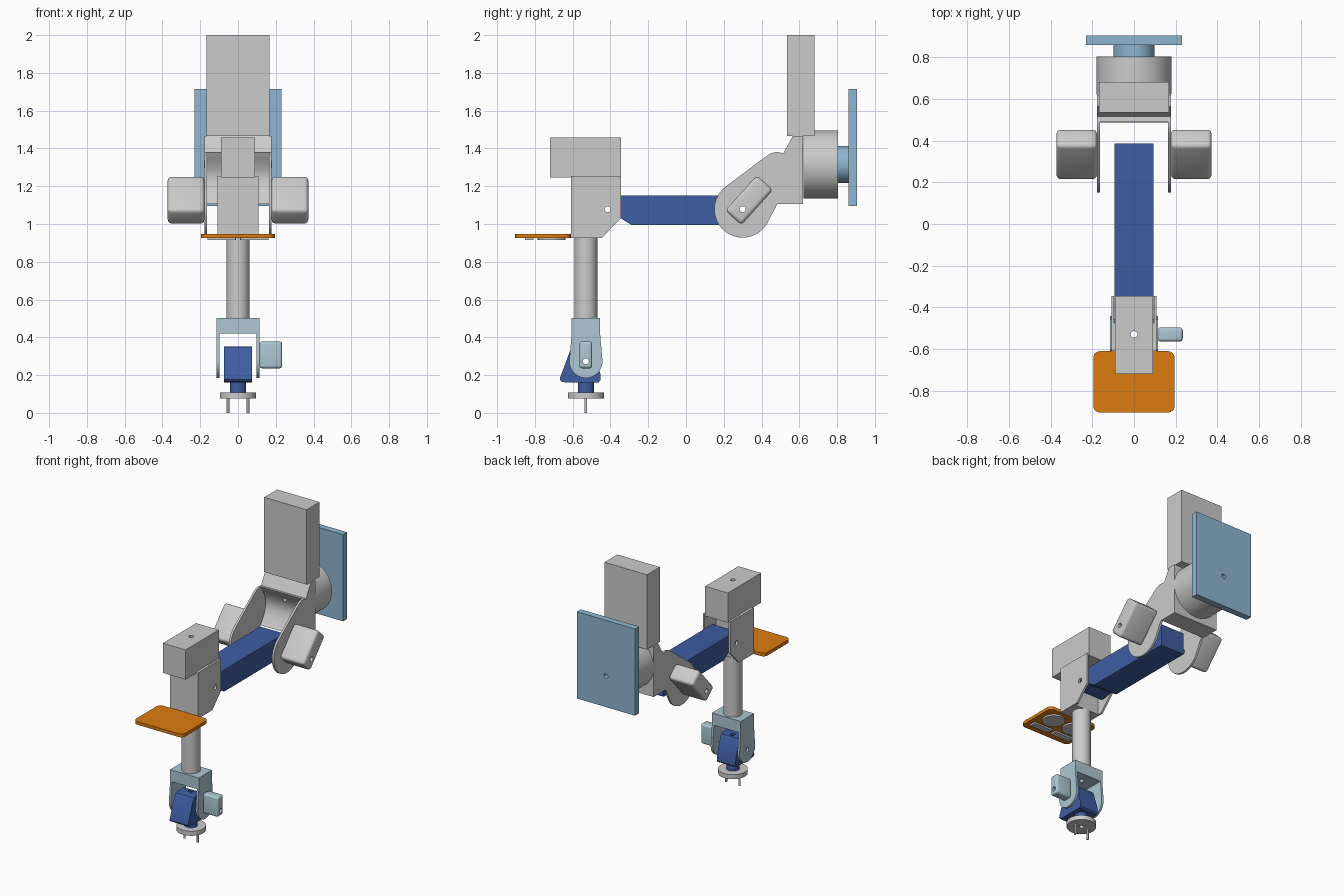
import bpy, bmesh
from math import sin, cos, radians, pi
from mathutils import Matrix, Vector

if "Cube" in bpy.data.objects:
    bpy.data.objects.remove(bpy.data.objects["Cube"])


def material(name, rgb):
    m = bpy.data.materials.new(name)
    m.diffuse_color = (*rgb, 1)
    m.use_nodes = True
    m.node_tree.nodes["Principled BSDF"].inputs["Base Color"].default_value = m.diffuse_color
    return m


BLUE = material("deep_blue", (0.05, 0.11, 0.36))
ORANGE = material("orange", (0.72, 0.2, 0.005))
SKY = material("sky_blue", (0.27, 0.47, 0.64))
PALE = material("pale_blue", (0.42, 0.57, 0.65))


def finish(bm, name, mat=None):
    bmesh.ops.recalc_face_normals(bm, faces=bm.faces)
    me = bpy.data.meshes.new(name)
    bm.to_mesh(me)
    bm.free()
    ob = bpy.data.objects.new(name, me)
    bpy.context.collection.objects.link(ob)
    if mat:
        me.materials.append(mat)
    return ob


def box(name, x, y, z, mat=None, bevel=0, only_z=False, tilt=0):
    """Box from (min, max) ranges, optional rounded edges and tilt about x."""
    bm = bmesh.new()
    bmesh.ops.create_cube(bm, size=1)
    size = Vector([r[1] - r[0] for r in (x, y, z)])
    centre = Vector([(r[1] + r[0]) / 2 for r in (x, y, z)])
    bmesh.ops.scale(bm, vec=size, verts=bm.verts)
    if bevel:
        edges = [e for e in bm.edges if not only_z
                 or abs(e.verts[0].co.z - e.verts[1].co.z) > 1e-4]
        bmesh.ops.bevel(bm, geom=edges, offset=bevel, segments=4,
                        profile=0.5, affect='EDGES')
    bm.transform(Matrix.Translation(centre) @ Matrix.Rotation(radians(tilt), 4, 'X'))
    return finish(bm, name, mat)


def cyl(name, axis, centre, r, length, mat=None, sides=48):
    bm = bmesh.new()
    bmesh.ops.create_cone(bm, cap_ends=True, segments=sides, radius1=r, radius2=r, depth=length)
    rot = {'X': Matrix.Rotation(pi / 2, 4, 'Y'), 'Y': Matrix.Rotation(pi / 2, 4, 'X'),
           'Z': Matrix.Identity(4)}[axis]
    bm.transform(Matrix.Translation(centre) @ rot)
    return finish(bm, name, mat)


def slab(name, pts, x0, x1, mat=None):
    """Extrude a (y, z) profile from x0 to x1."""
    bm = bmesh.new()
    f = bm.faces.new([bm.verts.new((x0, y, z)) for y, z in pts])
    new = bmesh.ops.extrude_face_region(bm, geom=[f])["geom"]
    bmesh.ops.translate(bm, vec=(x1 - x0, 0, 0),
                        verts=[v for v in new if isinstance(v, bmesh.types.BMVert)])
    return finish(bm, name, mat)


def arc(cy, cz, r, a0, a1, n=24):
    return [(cy + r * cos(radians(a0 + (a1 - a0) * i / n)),
             cz + r * sin(radians(a0 + (a1 - a0) * i / n))) for i in range(n + 1)]


SIDES = (("left", -1), ("right", 1))
TY = -0.53          # vertical tool axis
MZ = 1.316          # wall mount axis height

# Wall mount: plate, flange and turntable
wall = [box("wall_plate", (-.23, .23), (.86, .905), (1.095, 1.715), SKY),
        cyl("mount_flange", 'Y', (0, .833, MZ), .098, .06, SKY),
        cyl("turntable", 'Y', (0, .713, MZ), .18, .184, sides=64)]

# Shoulder bracket: hollowed web between two cheek plates
web = [(.62, 1.105), (.62, 1.465), (.565, 1.465), (.515, 1.375), (.49, 1.379)]
web += [(.487 + .06 * sin(pi * i / 16), 1.379 - .274 * i / 16) for i in range(1, 17)]
wall.append(slab("shoulder_web", web, -.163, .163))
cheek = [(.62, 1.105), (.62, 1.465), (.565, 1.465), (.515, 1.375), (.485, 1.381),
         (.465, 1.379), (.445, 1.372), (.415, 1.352)]
cheek += arc(.30, 1.078, .15, 127, 335, 40) + [(.483, 1.105)]
shoulder = []
for side, s in SIDES:
    shoulder.append(slab(f"shoulder_cheek_{side}", cheek, s * .163, s * .178))
    shoulder.append(box(f"shoulder_motor_{side}", sorted((s * .178, s * .372)),
                        (.209, .459), (1.0685, 1.1835), bevel=.02, tilt=48))
box("shoulder_tower", (-.168, .168), (.536, .681), (1.465, 2.0))

# Upper arm beam with rounded elbow end
beam = [(.387, .996), (.387, 1.152), (-.415, 1.152)]
beam += arc(-.415, 1.085, .067, 90, 290, 16) + [(-.345, 1.03), (-.29, .996)]
arm = slab("upper_arm", beam, -.094, .094, BLUE)

# Elbow bracket and head motor
elbow = [(-.61, .927), (-.445, .927), (-.345, 1.03), (-.345, 1.255), (-.61, 1.255)]
elbow_cheeks = [slab(f"elbow_cheek_{n}", elbow, s * .095, s * .109) for n, s in SIDES]
tool = [box("elbow_block", (-.095, .095), (-.61, -.475), (.927, 1.255)),
        box("elbow_motor", (-.09, .09), (-.72, -.345), (1.245, 1.457)),
        cyl("forearm_tube", 'Z', (0, TY, .715), .061, .43)]

# Control tray with dials and bars underneath
box("control_tray", (-.195, .195), (-.905, -.61), (.925, .948), ORANGE, .032, True)
for side, s in SIDES:
    cyl(f"tray_dial_{side}", 'Z', (s * .084, -.711, .922), .074, .016)
    box(f"tray_bar_{side}", sorted((s * .014, s * .162)), (-.853, -.807), (.914, .93))

# Wrist fork with one side motor
tool.append(box("wrist_fork_top", (-.098, .098), (-.605, -.455), (.42, .503), PALE))
prong = [(TY - .075, .503), (TY - .075, .42)] + arc(TY, .273, .088, 172, 368, 32)
prong += [(TY + .075, .42), (TY + .075, .503)]
wrist = [slab(f"wrist_prong_{n}", prong, s * .098, s * .114, PALE) for n, s in SIDES]
wrist.append(box("wrist_motor", (.114, .234), (-.564, -.497), (.236, .378), PALE, .014))

# Tool holder, neck, flange and pins
holder = [(-.666, .188), (-.668, .176), (-.66, .166), (-.645, .162), (-.462, .162),
          (-.453, .172), (-.453, .205), (-.495, .337), (-.503, .348), (-.515, .352),
          (-.588, .352), (-.602, .348), (-.611, .336)]
hand = slab("tool_holder", holder, -.073, .073, BLUE)
wrist.append(hand)
tool += [hand, cyl("tool_neck", 'Z', (0, TY, .135), .043, .06, BLUE),
         cyl("tool_flange", 'Z', (0, TY, .092), .096, .032)]
for side, s in SIDES:
    cyl(f"tool_pin_{side}", 'Z', (s * .053, TY, .04), .007, .08, sides=16)

# Bolt holes through each joint axis
cutters = [(cyl("cut_mount", 'Y', (0, .7, MZ), .016, .6, sides=24), wall),
           (cyl("cut_shoulder", 'X', (0, .30, 1.078), .016, 1, sides=24), shoulder + [arm]),
           (cyl("cut_elbow", 'X', (0, -.415, 1.078), .016, 1, sides=24), elbow_cheeks + [arm]),
           (cyl("cut_wrist", 'X', (0, TY, .273), .016, 1, sides=24), wrist),
           (cyl("cut_tool", 'Z', (0, TY, .8), .016, 1.8, sides=24), tool)]
for cutter, parts in cutters:
    cutter.hide_render = True
    for p in parts:
        mod = p.modifiers.new("hole", 'BOOLEAN')
        mod.object, mod.operation, mod.solver = cutter, 'DIFFERENCE', 'EXACT'

# Apply the holes, drop the cutters, then smooth the round faces
bpy.context.view_layer.update()
dg = bpy.context.evaluated_depsgraph_get()
baked = [(o, bpy.data.meshes.new_from_object(o.evaluated_get(dg)))
         for o in bpy.data.objects if o.modifiers]
for o, me in baked:
    o.modifiers.clear()
    o.data = me
for cutter, _ in cutters:
    bpy.data.objects.remove(cutter)
for o in bpy.data.objects:
    o.select_set(True)
bpy.context.view_layer.objects.active = arm
bpy.ops.object.shade_smooth_by_angle(angle=radians(30))
